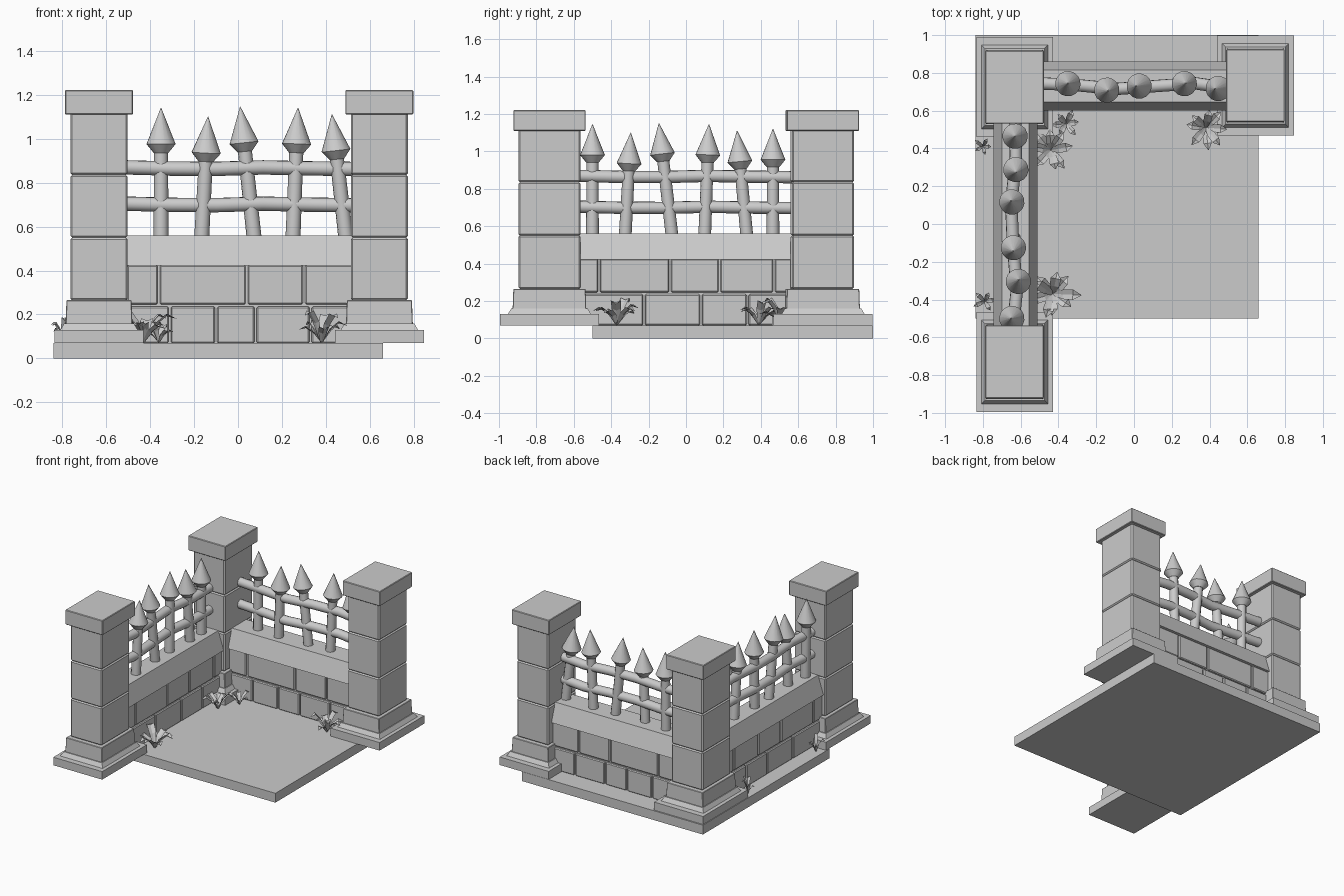
import bpy, bmesh, math, random
from mathutils import Vector

random.seed(4)
if "Cube" in bpy.data.objects:
    bpy.data.objects.remove(bpy.data.objects["Cube"])

stone = bpy.data.materials.new("grey stone")
stone.use_nodes = True
GREY = (0.6, 0.6, 0.6, 1)
stone.diffuse_color = GREY
stone.node_tree.nodes["Principled BSDF"].inputs["Base Color"].default_value = GREY


def finish(name, bm, bevel=0, smooth=False):
    bmesh.ops.recalc_face_normals(bm, faces=bm.faces)
    mesh = bpy.data.meshes.new(name)
    bm.to_mesh(mesh)
    bm.free()
    mesh.materials.append(stone)
    ob = bpy.data.objects.new(name, mesh)
    bpy.context.collection.objects.link(ob)
    if bevel:
        mod = ob.modifiers.new("worn edges", "BEVEL")
        mod.width = bevel
        mod.segments = 1
    if smooth:
        bpy.ops.object.select_all(action="DESELECT")
        ob.select_set(True)
        bpy.context.view_layer.objects.active = ob
        bpy.ops.object.shade_smooth_by_angle(angle=math.radians(40))
    return ob


def block(bm, x, y, z, inset=(0, 0)):
    """Box from (low, high) ranges; the top is narrowed by inset on each side."""
    verts = bmesh.ops.create_cube(bm, size=1)["verts"]
    for v in verts:
        top = v.co.z > 0
        for axis, (low, high) in enumerate((x, y)):
            shrink = inset[axis] if top else 0
            v.co[axis] = high - shrink if v.co[axis] > 0 else low + shrink
        v.co.z = z[1] if top else z[0]


def tube(bm, points, radii, sides=12):
    """Round rod swept through the points, one radius per point."""
    along = (points[-1] - points[0]).normalized()
    side = along.cross(Vector((0.3, 0.5, 0.2))).normalized()
    other = along.cross(side)
    rings = []
    for p, r in zip(points, radii):
        rings.append([bm.verts.new(p + r * (side * math.cos(a) + other * math.sin(a)))
                      for a in (i * math.tau / sides for i in range(sides))])
    for a, b in zip(rings, rings[1:]):
        for i in range(sides):
            j = (i + 1) % sides
            bm.faces.new((a[i], a[j], b[j], b[i]))
    bm.faces.new(rings[0])
    bm.faces.new(rings[-1])


# Ground slab
bm = bmesh.new()
block(bm, (-0.84, 0.66), (-0.5, 1.0), (0, 0.07))
finish("ground_slab", bm)

# Pillars: plinth, sloped step, base, three shaft blocks and a cap
# each layer: half width, half depth, bottom, top, top inset, bevel
LAYERS = {
    "plinth": (0.203, 0.265, 0.07, 0.13, 0, 0),
    "step": (0.176, 0.222, 0.13, 0.16, 0.018, 0),
    "base": (0.152, 0.197, 0.155, 0.265, 0.004, 0.003),
    "shaft_lower": (0.13, 0.166, 0.265, 0.55, 0, 0.008),
    "shaft_middle": (0.13, 0.166, 0.55, 0.835, 0, 0.008),
    "shaft_upper": (0.13, 0.166, 0.835, 1.12, 0, 0.008),
    "cap": (0.155, 0.193, 1.11, 1.22, 0, 0.004),
}
PILLARS = {"corner": (-0.632, 0.725), "front": (-0.632, -0.73), "right": (0.643, 0.733)}
for place, (px, py) in PILLARS.items():
    for part, (hx, hy, z0, z1, inset, bevel) in LAYERS.items():
        bm = bmesh.new()
        block(bm, (px - hx, px + hx), (py - hy, py + hy), (z0, z1), (inset, inset))
        finish(f"{place}_pillar_{part}", bm, bevel)


def build_wall(name, swap, span, depth, joints, bars, rail_depths):
    """Wall running along x, or along y when swap is set."""
    def at(s, d, z):
        return Vector((d, s, z) if swap else (s, d, z))

    def wall_block(bm, s, d, z, slope=0):
        if swap:
            block(bm, d, s, z, (slope, 0))
        else:
            block(bm, s, d, z, (0, slope))

    low, high = depth
    # Mortar core
    bm = bmesh.new()
    wall_block(bm, span, (low + 0.03, high - 0.03), (0.07, 0.43))
    finish(name + "_mortar", bm)

    # Two courses of bricks
    bm = bmesh.new()
    for row, z in zip(joints, ((0.07, 0.236), (0.246, 0.425))):
        edges = [span[0], *row, span[1]]
        for a, b in zip(edges, edges[1:]):
            face = random.uniform(0.012, 0.018)
            wall_block(bm, (a + 0.005, b - 0.005), (low + face, high - face), z)
    finish(name + "_bricks", bm, 0.006)

    # Sloped coping
    bm = bmesh.new()
    wall_block(bm, span, depth, (0.423, 0.56), 0.045)
    finish(name + "_coping", bm)

    # Two slightly bent rails
    for label, z in (("lower", 0.7), ("upper", 0.865)):
        n = len(rail_depths) - 1
        points = [at(span[0] + (span[1] - span[0]) * i / n, d,
                     z + 0.004 * math.cos(i * 2)) for i, d in enumerate(rail_depths)]
        bm = bmesh.new()
        tube(bm, points, [0.033] * len(points))
        finish(f"{name}_{label}_rail", bm, smooth=True)

    # Leaning bars with spear tips
    middle = (low + high) / 2
    for i, (foot, tip, tip_depth, tip_z) in enumerate(bars):
        bottom = at(foot, (middle + tip_depth) / 2, 0.55)
        top = at(tip, tip_depth, tip_z)
        lean = (top - bottom).normalized()
        neck, widest = top - lean * 0.205, top - lean * 0.165
        bm = bmesh.new()
        tube(bm, [bottom, neck], [0.034, 0.032])
        finish(f"{name}_bar_{i + 1}", bm, smooth=True)
        bm = bmesh.new()
        tube(bm, [neck, widest, top], [0.034, 0.067, 0.001], 16)
        finish(f"{name}_spear_tip_{i + 1}", bm, smooth=True)


build_wall("back_wall", False, (-0.51, 0.53), (0.6, 0.86),
           [(-0.31, -0.1, 0.08, 0.33), (-0.36, 0.04, 0.3)],
           [(-0.35, -0.35, 0.745, 1.14), (-0.165, -0.136, 0.705, 1.1),
            (0.073, 0.01, 0.73, 1.145), (0.25, 0.273, 0.745, 1.14),
            (0.49, 0.427, 0.715, 1.11)],
           (0.745, 0.735, 0.715, 0.73, 0.745, 0.715))
build_wall("left_wall", True, (-0.58, 0.57), (-0.745, -0.51),
           [(-0.225, 0.08, 0.33), (-0.465, -0.085, 0.18, 0.47)],
           [(-0.5, -0.5, -0.65, 1.145), (-0.325, -0.295, -0.61, 1.1),
            (-0.075, -0.145, -0.64, 1.15), (0.1, 0.123, -0.65, 1.145),
            (0.325, 0.273, -0.625, 1.11), (0.465, 0.465, -0.63, 1.12)],
           (-0.645, -0.62, -0.64, -0.65, -0.625, -0.63))


# Plants: rosettes of folded, arching leaves
def plant(name, x, y, reach, height, count):
    bm = bmesh.new()
    for i in range(count):
        angle = i * math.tau / count + random.uniform(-0.25, 0.25)
        out = Vector((math.cos(angle), math.sin(angle), 0))
        side = Vector((-out.y, out.x, 0))
        length = reach * random.uniform(0.8, 1.1)
        rise = height * random.uniform(0.5, 1.1)
        rows = []
        for t, up, wide in ((0, 0, 0.06), (0.35, 0.65, 0.18), (0.7, 1, 0.2), (1, 0.9, 0.01)):
            mid = Vector((x, y, 0.07)) + out * length * t + Vector((0, 0, rise * up))
            edge = side * reach * wide
            lift = Vector((0, 0, reach * wide * 0.4))
            rows.append([bm.verts.new(p) for p in (mid - edge + lift, mid, mid + edge + lift)])
        for a, b in zip(rows, rows[1:]):
            for k in (0, 1):
                bm.faces.new((a[k], a[k + 1], b[k + 1], b[k]))
    finish(name, bm)


plant("plant_corner_small", -0.36, 0.53, 0.08, 0.08, 6)
plant("plant_corner_large", -0.44, 0.39, 0.12, 0.12, 8)
plant("plant_right", 0.38, 0.51, 0.11, 0.13, 8)
plant("plant_front", -0.43, -0.37, 0.14, 0.14, 9)
plant("plant_outside_back", -0.8, 0.41, 0.05, 0.11, 5)
plant("plant_outside_front", -0.79, -0.41, 0.06, 0.11, 5)
